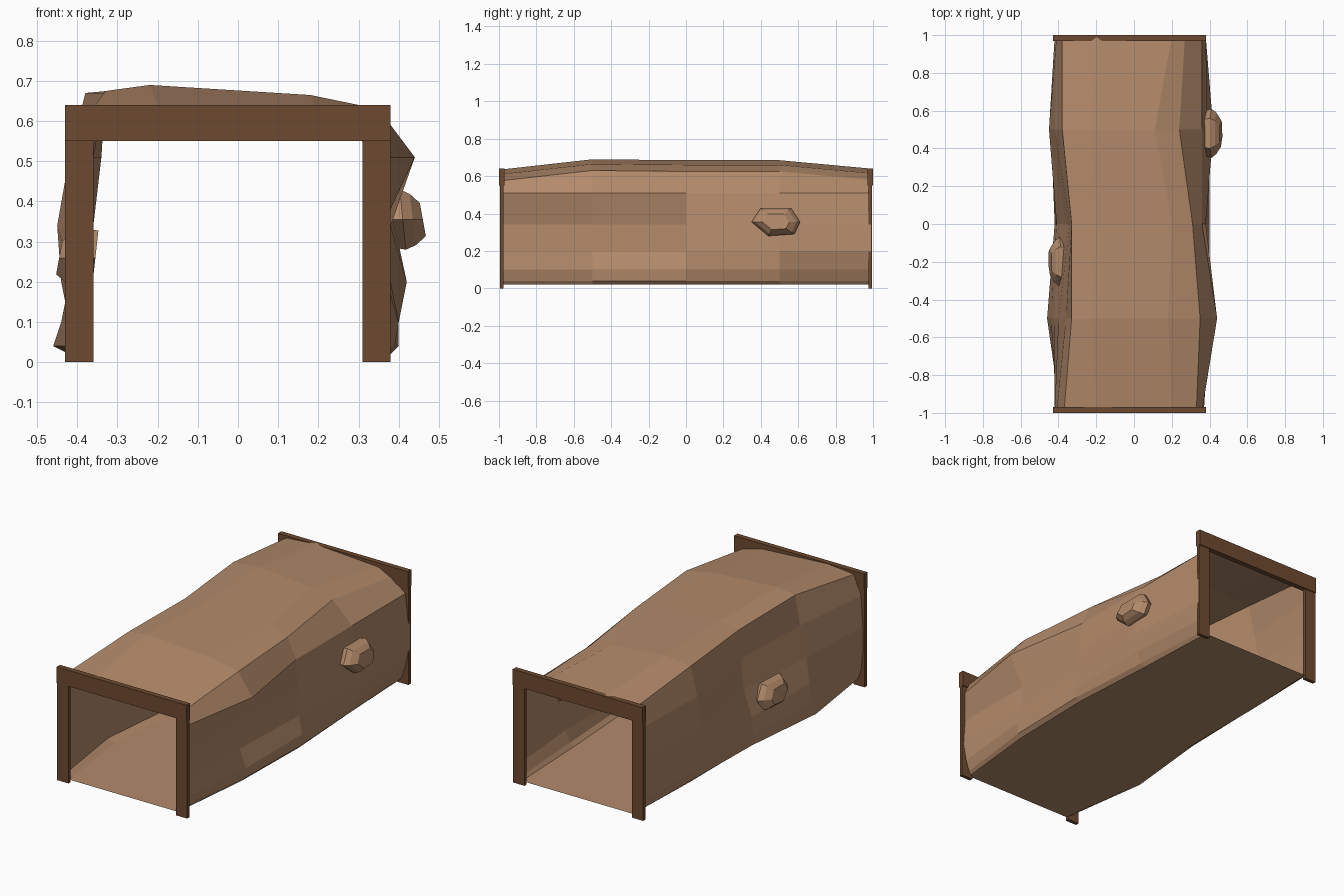
import bpy, bmesh
from mathutils import Vector

cube = bpy.data.objects.get("Cube")
if cube:
    bpy.data.objects.remove(cube, do_unlink=True)


def material(name, color):
    mat = bpy.data.materials.new(name)
    mat.use_nodes = True
    mat.diffuse_color = color
    mat.node_tree.nodes["Principled BSDF"].inputs["Base Color"].default_value = color
    return mat


rock = material("tan rock", (0.45, 0.255, 0.145, 1))
timber = material("dark timber", (0.155, 0.068, 0.03, 1))


def finish(bm, name, mat):
    bmesh.ops.recalc_face_normals(bm, faces=bm.faces[:])
    mesh = bpy.data.meshes.new(name)
    bm.to_mesh(mesh)
    bm.free()
    mesh.materials.append(mat)
    obj = bpy.data.objects.new(name, mesh)
    bpy.context.collection.objects.link(obj)
    return obj


def loft(name, rings, mat, cap_last=False):
    """Join closed rings of points with quads."""
    bm = bmesh.new()
    loops = [[bm.verts.new(p) for p in ring] for ring in rings]
    count = len(rings[0])
    for a, b in zip(loops, loops[1:]):
        for i in range(count):
            j = (i + 1) % count
            bm.faces.new((a[i], a[j], b[j], b[i]))
    if cap_last:
        bm.faces.new(loops[-1])
    return finish(bm, name, mat)


def box(name, low, high, mat):
    bm = bmesh.new()
    bmesh.ops.create_cube(bm, size=1)
    low, high = Vector(low), Vector(high)
    for v in bm.verts:
        v.co = (low + high) / 2 + v.co * (high - low)
    return finish(bm, name, mat)


# Tunnel shell: shared heights, and widths in hundredths at each station
side = [2, 4, 10, 20, 34, 51]
heights = side + [62, 63.5, 61, 57.5] + side[::-1]
stations = {
    -0.99: (0, [-36, -39, -41, -42, -42, -41, -37, -20, 20, 33, 36, 36, 37, 35, 33, 32]),
    -0.5: (5.5, [-42, -46, -44, -42, -40, -36, -33, -22, 18, 35, 44, 36, 36, 40, 39, 37]),
    0: (5, [-38, -41, -42, -41, -36, -34, -33, -20, 20, 31, 36, 38, 38, 40, 40, 38]),
    0.5: (5, [-38, -40, -42, -44, -45, -42, -38, -22, 11, 24, 36, 39, 42, 40, 37, 35]),
    0.99: (0.5, [-36, -39, -41, -42, -42, -41, -38, -20, 20, 27, 36, 38, 38, 36, 34, 33]),
}
rings = []
for y, (lift, widths) in stations.items():
    rings.append([(x / 100, y, (z + (lift if z > 55 else 0)) / 100)
                  for x, z in zip(widths, heights)])
loft("tunnel_shell", rings, rock)

# Faceted boulders bulging from the side walls
outline = [(-0.13, 0), (-0.08, 0.075), (0.08, 0.075), (0.13, 0), (0.1, -0.065), (-0.04, -0.075)]


def boulder(name, sign, x, y, z):
    layers = []
    for scale, depth in ((0.9, -0.03), (1, 0.01), (0.85, 0.035), (0.55, 0.06)):
        layers.append([(sign * (x + depth - 0.1 * dz), y + dy * scale, z + dz * scale)
                       for dy, dz in outline])
    loft(name, layers, rock, cap_last=True)


boulder("left_boulder", 1, 0.4, 0.48, 0.355)
boulder("right_boulder", -1, 0.385, -0.2, 0.26)

# Timber frame at each end
for end, sign in (("front", -1), ("back", 1)):
    def span(inner, outer):
        return sorted((sign * inner, sign * outer))

    y0, y1 = span(0.975, 0.995)
    box(end + "_right_post", (-0.43, y0, 0), (-0.36, y1, 0.56), timber)
    box(end + "_left_post", (0.31, y0, 0), (0.38, y1, 0.56), timber)
    y0, y1 = span(0.97, 1)
    box(end + "_beam", (-0.43, y0, 0.55), (0.38, y1, 0.64), timber)
